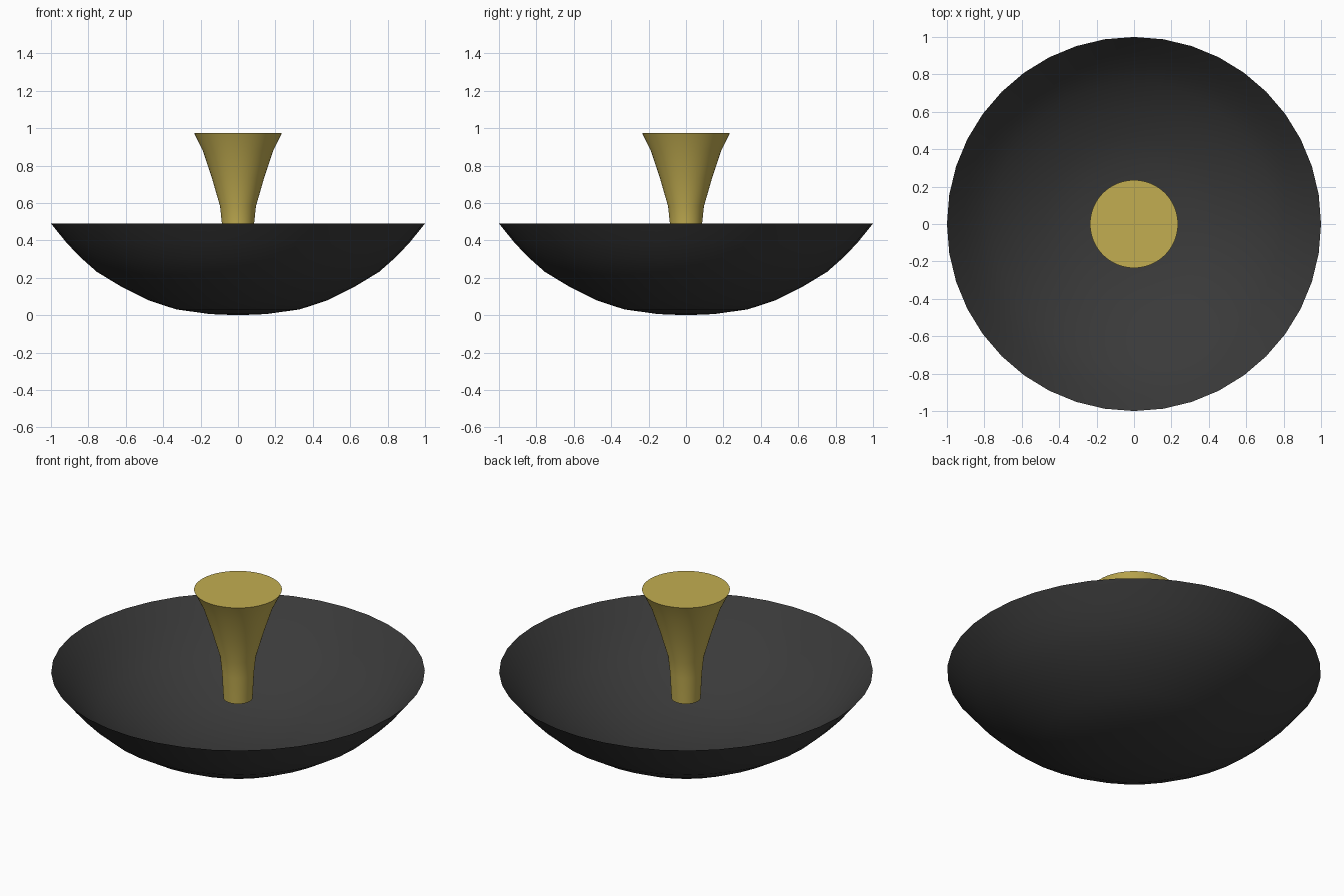
import bpy, bmesh, math

cube = bpy.data.objects.get("Cube")
if cube:
    bpy.data.objects.remove(cube, do_unlink=True)


def make_material(name, rgb):
    mat = bpy.data.materials.new(name)
    mat.use_nodes = True
    mat.diffuse_color = (*rgb, 1)
    mat.node_tree.nodes["Principled BSDF"].inputs["Base Color"].default_value = (*rgb, 1)
    return mat


def lathe(name, profile, segments, mat):
    """Spin an (r, z) profile around the z axis; outward normals need bottom-to-top order."""
    bm = bmesh.new()
    verts = [bm.verts.new((r, 0, z)) for r, z in profile]
    edges = [bm.edges.new(pair) for pair in zip(verts, verts[1:])]
    bmesh.ops.spin(bm, geom=verts + edges, cent=(0, 0, 0), axis=(0, 0, 1),
                   angle=math.tau, steps=segments, use_duplicate=False)
    bmesh.ops.remove_doubles(bm, verts=bm.verts, dist=0.0005)
    bmesh.ops.recalc_face_normals(bm, faces=bm.faces)
    # an open shell must face away from the axis
    low = min(bm.faces, key=lambda f: f.calc_center_median().z)
    if low.normal.z > 0:
        bmesh.ops.reverse_faces(bm, faces=bm.faces)
    mesh = bpy.data.meshes.new(name)
    bm.to_mesh(mesh)
    bm.free()
    mesh.materials.append(mat)
    obj = bpy.data.objects.new(name, mesh)
    bpy.context.collection.objects.link(obj)
    bpy.ops.object.select_all(action='DESELECT')
    obj.select_set(True)
    bpy.context.view_layer.objects.active = obj
    bpy.ops.object.shade_smooth_by_angle(angle=math.radians(40))
    return obj


black = make_material("matte black", (0.042, 0.042, 0.042))
gold = make_material("brushed gold", (0.54, 0.42, 0.083))

# Thin open bowl
lathe("bowl", [(0, 0), (0.15, 0.006), (0.33, 0.031), (0.48, 0.08), (0.62, 0.15),
               (0.755, 0.232), (0.84, 0.307), (0.915, 0.385), (1.0, 0.49)], 40, black)

# Flared stem with flat ends, hanging inside the bowl
lathe("flared_stem", [(0, 0.335), (0.078, 0.335), (0.086, 0.49), (0.096, 0.583),
                      (0.14, 0.735), (0.187, 0.877), (0.235, 0.975), (0, 0.975)], 64, gold)
